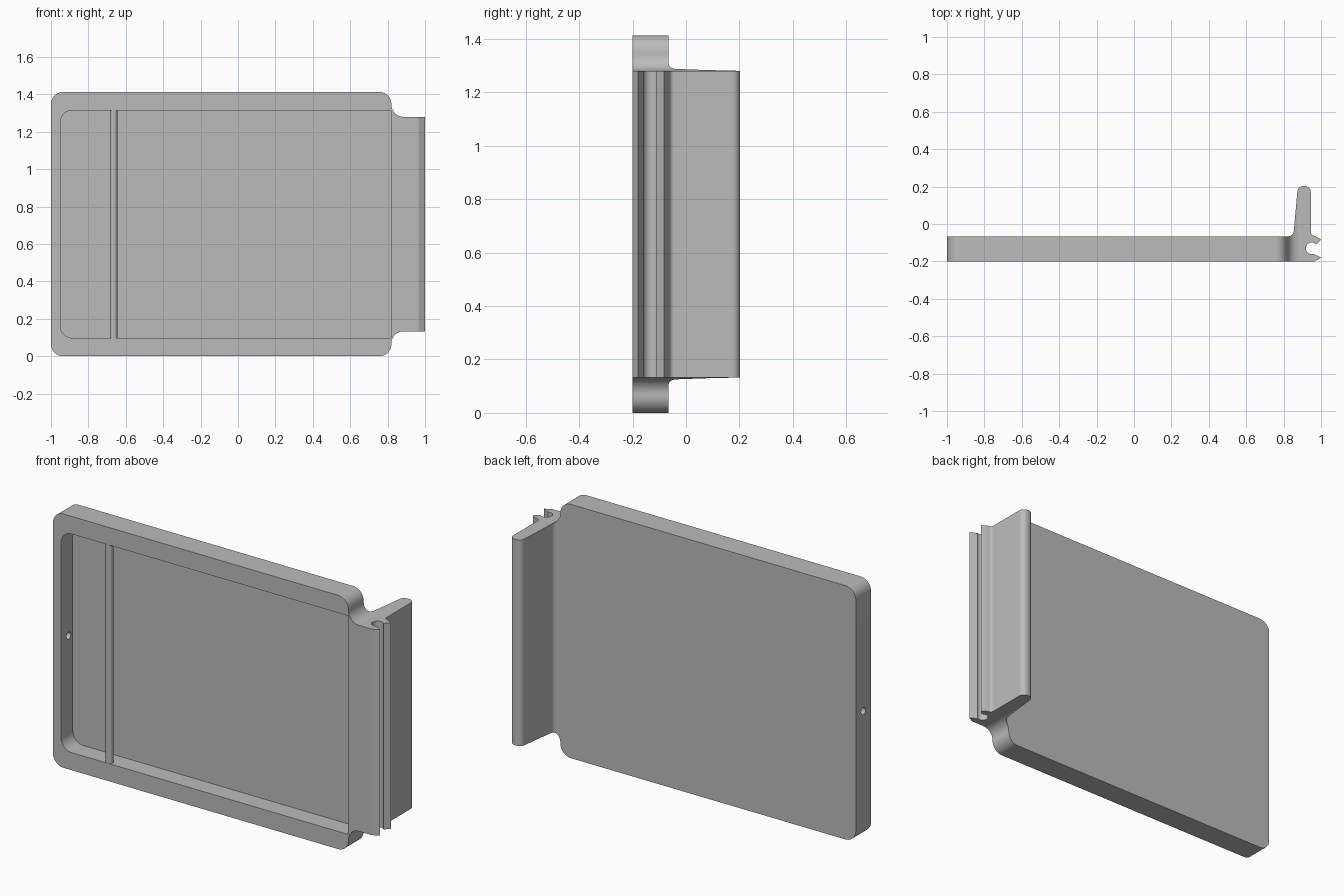
import bpy, bmesh, math
from mathutils import Vector

if "Cube" in bpy.data.objects:
    bpy.data.objects.remove(bpy.data.objects["Cube"])

grey = bpy.data.materials.new("plain grey")
grey.use_nodes = True
grey.diffuse_color = (0.5, 0.5, 0.5, 1)
grey.node_tree.nodes["Principled BSDF"].inputs["Base Color"].default_value = (0.5, 0.5, 0.5, 1)


def rounded(corners, steps=10):
    """Outline from (x, y, radius) corners, each replaced by a tangent arc."""
    out = []
    for i, (x, y, r) in enumerate(corners):
        p = Vector((x, y))
        if r == 0:
            out.append(p)
            continue
        a = (Vector(corners[i - 1][:2]) - p).normalized()
        b = (Vector(corners[(i + 1) % len(corners)][:2]) - p).normalized()
        half = a.angle(b) / 2
        centre = p + (a + b).normalized() * (r / math.sin(half))
        start = p + a * (r / math.tan(half)) - centre
        end = p + b * (r / math.tan(half)) - centre
        sweep = end.angle_signed(start)
        for k in range(steps + 1):
            t = sweep * k / steps
            c, s = math.cos(t), math.sin(t)
            out.append(centre + Vector((start.x * c - start.y * s, start.x * s + start.y * c)))
    return out


def prism(name, outline, axis, low, high):
    """Extrude a 2D outline along y (outline in xz) or z (outline in xy)."""
    bm = bmesh.new()
    place = (lambda p: (p.x, low, p.y)) if axis == "y" else (lambda p: (p.x, p.y, low))
    face = bm.faces.new([bm.verts.new(place(p)) for p in outline])
    grown = bmesh.ops.extrude_face_region(bm, geom=[face])["geom"]
    move = (0, high - low, 0) if axis == "y" else (0, 0, high - low)
    bmesh.ops.translate(bm, vec=move, verts=[g for g in grown if isinstance(g, bmesh.types.BMVert)])
    bmesh.ops.recalc_face_normals(bm, faces=bm.faces)
    mesh = bpy.data.meshes.new(name)
    bm.to_mesh(mesh)
    bm.free()
    mesh.materials.append(grey)
    obj = bpy.data.objects.new(name, mesh)
    bpy.context.collection.objects.link(obj)
    return obj


def boolean(obj, cutter, operation):
    mod = obj.modifiers.new(cutter.name, "BOOLEAN")
    mod.operation, mod.solver, mod.object = operation, "EXACT", cutter
    bpy.context.view_layer.objects.active = obj
    bpy.ops.object.modifier_apply(modifier=mod.name)
    bpy.data.objects.remove(cutter)


def smooth(obj):
    bpy.ops.object.select_all(action="DESELECT")
    obj.select_set(True)
    bpy.context.view_layer.objects.active = obj
    bpy.ops.object.shade_smooth_by_angle(angle=math.radians(28))


HEIGHT, MID = 1.413, 0.7065

# Panel with fin and hinge clip, seen from above
groove = [(0.95 + 0.031 * math.cos(math.radians(a)), -0.13 + 0.031 * math.sin(math.radians(a)), 0)
          for a in range(40, 291, 10)]
plan = rounded([(-1, -0.2, 0), (-1, -0.066, 0), (0.852, -0.066, 0.03),
                (0.876, 0.203, 0.032), (0.945, 0.203, 0.032), (0.945, -0.06, 0.02),
                (0.968, -0.064, 0), (1, -0.083, 0)] + groove +
               [(1, -0.18, 0), (0.965, -0.2, 0)])
body = prism("panel_with_hinge_arm", plan, "z", 0, HEIGHT)

# Front silhouette: rounded panel stepping in to the shorter arm
upper = [(-1, HEIGHT, 0.065), (0.82, HEIGHT, 0.064), (0.82, 1.28, 0.065), (1.1, 1.28, 0)]
lower = [(x, HEIGHT - z, r) for x, z, r in reversed(upper)]
boolean(body, prism("silhouette", rounded(upper + lower), "y", -0.5, 0.5), "INTERSECT")

# Shallow tray in the front
tray = rounded([(-0.95, 1.315, 0.065), (0.817, 1.315, 0), (0.817, 0.098, 0), (-0.95, 0.098, 0.065)])
boolean(body, prism("tray", tray, "y", -0.4, -0.097), "DIFFERENCE")

# Small hole through the end wall
bpy.ops.mesh.primitive_cylinder_add(vertices=24, radius=0.02, depth=0.12,
                                    location=(-0.98, -0.133, MID), rotation=(0, math.pi / 2, 0))
hole = bpy.context.object
hole.name = "pin_hole"
boolean(body, hole, "DIFFERENCE")
smooth(body)

# Thin upright bar across the tray
bpy.ops.mesh.primitive_cylinder_add(vertices=32, radius=0.02, depth=1.219,
                                    location=(-0.665, -0.179, MID))
bar = bpy.context.object
bar.name = "tray_bar"
bar.data.materials.append(grey)
smooth(bar)
